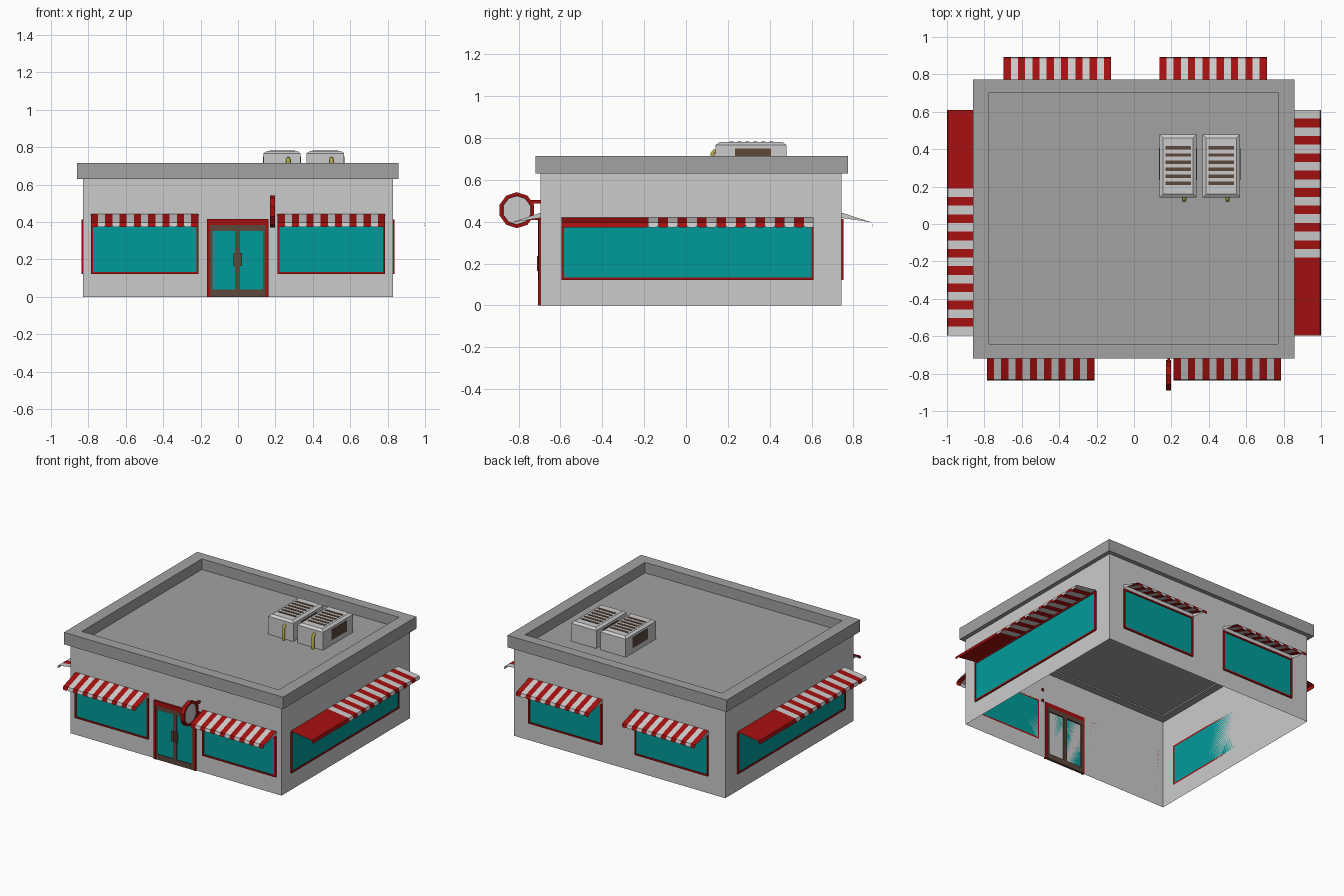
import bpy, bmesh, math
from mathutils import Matrix, Vector

if "Cube" in bpy.data.objects:
    bpy.data.objects.remove(bpy.data.objects["Cube"])


def material(name, rgb):
    m = bpy.data.materials.new(name)
    m.diffuse_color = (*rgb, 1)
    m.use_nodes = True
    m.node_tree.nodes["Principled BSDF"].inputs["Base Color"].default_value = m.diffuse_color
    return m


RED = material("red", (0.38, 0.005, 0.005))
TEAL = material("teal_glass", (0.0, 0.33, 0.32))
BROWN = material("brown", (0.11, 0.065, 0.045))
YELLOW = material("pipe_yellow", (0.45, 0.4, 0.06))
GREY = material("trim_grey", (0.36, 0.36, 0.36))


def mesh(name, verts, faces, mats=(), turn=0, idx=None):
    me = bpy.data.meshes.new(name)
    me.from_pydata(verts, [], faces)
    me.transform(Matrix.Rotation(math.radians(turn), 4, 'Z'))
    for m in mats:
        me.materials.append(m)
    if idx:
        for p, i in zip(me.polygons, idx):
            p.material_index = i
    ob = bpy.data.objects.new(name, me)
    bpy.context.collection.objects.link(ob)
    return ob


def boxes(name, spans, mat=None, turn=0):
    """One object from several (x0, x1, y0, y1, z0, z1) boxes."""
    verts, faces = [], []
    for x0, x1, y0, y1, z0, z1 in spans:
        b = len(verts)
        verts += [(x, y, z) for z in (z0, z1)
                  for x, y in ((x0, y0), (x1, y0), (x1, y1), (x0, y1))]
        faces += [[b + i for i in f] for f in
                  ((3, 2, 1, 0), (4, 5, 6, 7), (0, 1, 5, 4),
                   (1, 2, 6, 5), (2, 3, 7, 6), (3, 0, 4, 7))]
    return mesh(name, verts, faces, [mat] if mat else [], turn)


def rect(x0, x1, y0, y1, z):
    return [(x0, y0, z), (x1, y0, z), (x1, y1, z), (x0, y1, z)]


def loft(name, rings, mats=(), cap_end=False, cap_start=False):
    """Bridge a stack of equal rings."""
    n = len(rings[0])
    faces = [(r * n + i, r * n + (i + 1) % n, (r + 1) * n + (i + 1) % n, (r + 1) * n + i)
             for r in range(len(rings) - 1) for i in range(n)]
    if cap_end:
        faces.append([(len(rings) - 1) * n + i for i in range(n)])
    if cap_start:
        faces.append(list(range(n))[::-1])
    return mesh(name, [v for r in rings for v in r], faces, mats)


# Walls (open underneath) and roof with parapet
FRONT, BACK, SIDE = 0.695, 0.743, 0.828
loft("walls", [rect(-SIDE, SIDE, -FRONT, BACK, 0), rect(-SIDE, SIDE, -FRONT, BACK, 0.63)])
outer, inner = (-0.86, 0.857, -0.72, 0.773), (-0.775, 0.77, -0.642, 0.702)
loft("roof_parapet", [rect(*inner, 0.64), rect(*inner, 0.63), rect(*outer, 0.63),
                      rect(*outer, 0.715), rect(*inner, 0.715), rect(*inner, 0.64)],
     [GREY], cap_end=True)


def frame(name, x0, x1, z0, z1, y0, y1, t, mat, turn=0):
    boxes(name, [(x0, x0 + t, y0, y1, z0, z1), (x1 - t, x1, y0, y1, z0, z1),
                 (x0 + t, x1 - t, y0, y1, z0, z0 + t),
                 (x0 + t, x1 - t, y0, y1, z1 - t, z1)], mat, turn)


def window(name, x0, x1, wall, turn):
    frame(name + "_frame", x0, x1, 0.122, 0.412, -wall - 0.01, -wall, 0.011, RED, turn)
    boxes(name + "_glass", [(x0 + 0.01, x1 - 0.01, -wall - 0.005, -wall, 0.13, 0.405)], TEAL, turn)


def awning(name, stripes, wall, reach, top, turn):
    """Stripes are (x0, x1, is_red): sloped sheet with a tapered hanging tab."""
    verts, faces, idx = [], [], []
    tip, low = 0.397, 0.373
    yo = -wall - reach
    for x0, x1, red in stripes:
        b = len(verts)
        c = 0.007
        verts += [(x0, -wall, top), (x1, -wall, top), (x1, yo + 0.006, tip), (x0, yo + 0.006, tip),
                  (x0, yo, low + c), (x0 + c, yo, low), (x1 - c, yo, low), (x1, yo, low + c)]
        faces += [(b + 3, b + 2, b + 1, b), (b + 4, b + 5, b + 6, b + 7, b + 2, b + 3)]
        idx += [red, red]
    if top > 0.43:  # end gussets
        for x in (stripes[0][0], stripes[-1][1]):
            b = len(verts)
            verts += [(x, -wall, top), (x, yo + 0.006, tip), (x, -wall, top - 0.025)]
            faces.append((b, b + 1, b + 2))
            idx.append(0)
    white = bpy.data.materials.get("awning_white") or material("awning_white", (0.6, 0.6, 0.6))
    mesh(name, verts, faces, [white, RED], turn, idx)


def bands(x0, x1, n, first):
    w = (x1 - x0) / n
    return [(x0 + i * w, x0 + (i + 1) * w, (i + first) % 2) for i in range(n)]


# Small windows and awnings, front and back
for label, wall, reach, turn, starts in (("front", FRONT, 0.142, 0, (-0.787, 0.212)),
                                         ("back", BACK, 0.15, 180, (-0.71, 0.122))):
    for i, x0 in enumerate(starts):
        window(f"{label}_window_{i}", x0, x0 + 0.575, wall, turn)
        awning(f"{label}_awning_{i}", bands(x0, x0 + 0.575, 15, 1), wall, reach, 0.443, turn)

# Long side windows, awnings part plain red and part striped
for label, turn, a, m, b in (("right", 90, -0.595, -0.18, 0.61), ("left", 270, -0.61, -0.19, 0.595)):
    window(label + "_window", a, b, SIDE, turn)
    awning(label + "_awning", [(a, m, 1)] + bands(m, b, 17, 0), SIDE, 0.172, 0.419, turn)

# Double door
boxes("door_surround", [(-0.165, -0.15, -0.708, -0.69, 0, 0.415), (0.147, 0.162, -0.708, -0.69, 0, 0.415),
                        (-0.15, 0.147, -0.708, -0.69, 0.383, 0.415)], RED)
for side, x0, x1 in (("left", -0.15, -0.002), ("right", -0.002, 0.147)):
    boxes(f"door_frame_{side}", [(x0, x0 + 0.014, -0.704, -0.686, 0, 0.383),
                                 (x1 - 0.014, x1, -0.704, -0.686, 0, 0.383),
                                 (x0 + 0.014, x1 - 0.014, -0.704, -0.686, 0, 0.038),
                                 (x0 + 0.014, x1 - 0.014, -0.704, -0.686, 0.352, 0.383)], BROWN)
    boxes(f"door_glass_{side}", [(x0 + 0.014, x1 - 0.014, -0.699, -0.695, 0.038, 0.352)], TEAL)
for s in (-1, 1):
    boxes("door_handle", [(-0.002 + s * 0.015 - 0.008, -0.002 + s * 0.015 + 0.008,
                           -0.712, -0.703, 0.165, 0.235)], BROWN)

# Round hanging sign on two arms
def circle(x, r, n=10):
    return [(x, -0.808 + r * math.cos(math.tau * (i + 0.5) / n),
             0.455 + r * math.sin(math.tau * (i + 0.5) / n)) for i in range(n)]


loft("sign_rim", [circle(0.178, 0.068), circle(0.171, 0.07), circle(0.171, 0.086),
                  circle(0.199, 0.086), circle(0.199, 0.07), circle(0.192, 0.068)], [RED])
loft("sign_panel", [circle(0.177, 0.07), circle(0.193, 0.07)], cap_end=True, cap_start=True)
boxes("sign_arms", [(0.178, 0.192, -0.745, -0.685, z - 0.008, z + 0.008) for z in (0.415, 0.495)], RED)

# Rooftop air conditioners
for i, (x0, x1) in enumerate(((0.137, 0.334), (0.367, 0.567))):
    y0, y1 = 0.142, 0.479
    d = 0.018
    loft(f"air_unit_{i}", [rect(x0, x1, y0, y1, 0.64), rect(x0, x1, y0, y1, 0.767),
                           rect(x0 + d, x1 - d, y0 + d, y1 - d, 0.78)], cap_end=True)
    cx = (x0 + x1) / 2
    boxes(f"air_unit_slats_{i}", [(cx - 0.068, cx + 0.068, y - 0.009, y + 0.009, 0.77, 0.7825)
                                  for y in [0.217 + 0.038 * k for k in range(6)]], BROWN)
    boxes(f"air_unit_side_vents_{i}", [(x0 - 0.002, x0 + 0.01, 0.235, 0.405, 0.675, 0.75),
                                       (x1 - 0.01, x1 + 0.002, 0.235, 0.405, 0.675, 0.75)], BROWN)
    # bent pipe
    cu = bpy.data.curves.new(f"air_pipe_{i}", 'CURVE')
    cu.dimensions = '3D'
    cu.bevel_depth, cu.bevel_resolution, cu.use_fill_caps = 0.011, 1, True
    path = [(0.15, 0.738), (0.135, 0.736), (0.127, 0.725), (0.127, 0.64)]
    sp = cu.splines.new('POLY')
    sp.points.add(len(path) - 1)
    for p, (y, z) in zip(sp.points, path):
        p.co = (cx + 0.033, y, z, 1)
    cu.materials.append(YELLOW)
    bpy.context.collection.objects.link(bpy.data.objects.new(f"air_pipe_{i}", cu))
